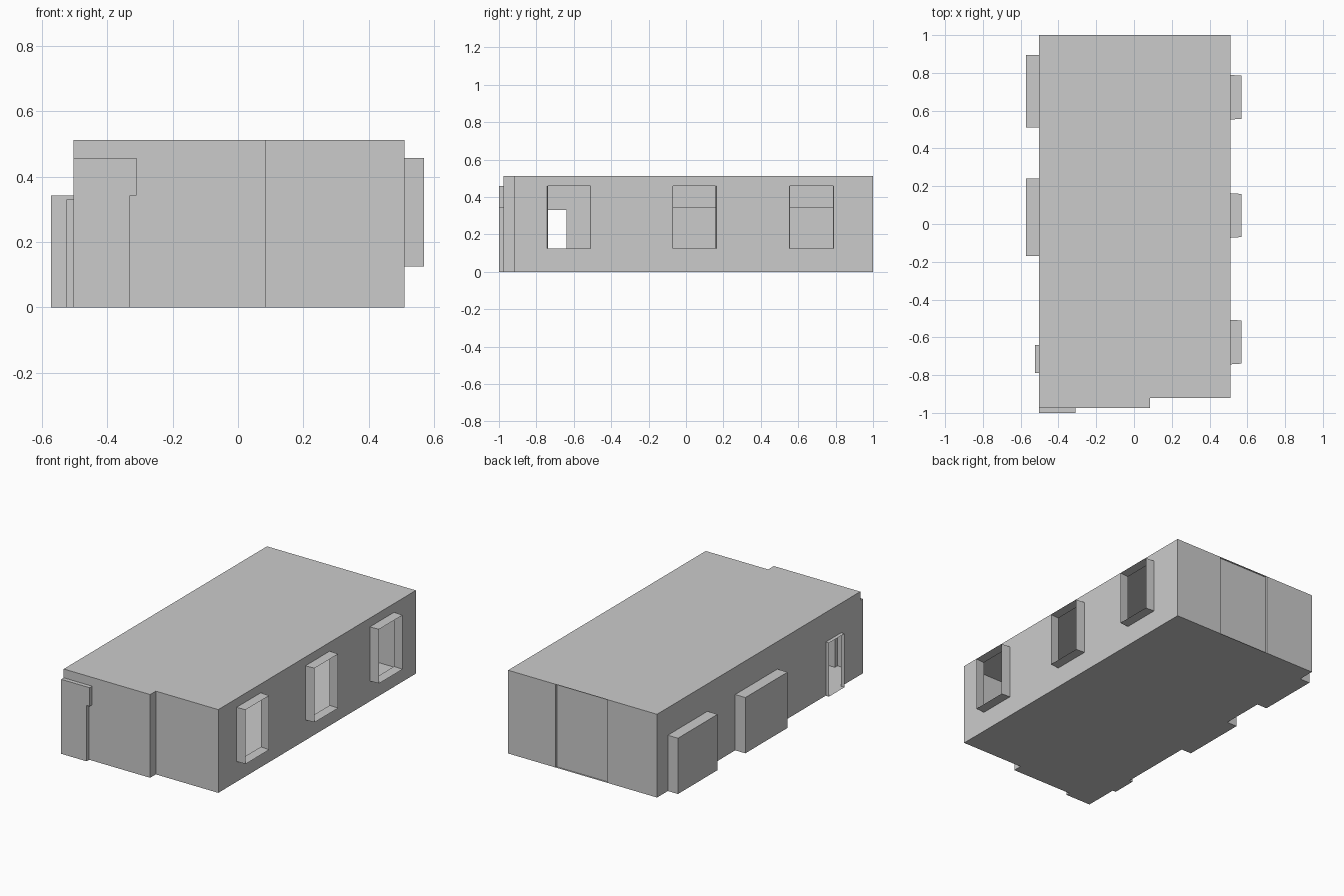
import bpy
import bmesh
from mathutils import Vector

if "Cube" in bpy.data.objects:
    bpy.data.objects.remove(bpy.data.objects["Cube"])

H = 0.512            # room height
XL, XR = -0.503, 0.51  # side wall planes
YF, YS, YB = -0.975, -0.92, 1.0  # front, stepped front, back
CENTRE = Vector((0, 0, H / 2))


def make(name, polys, ref):
    """Thin sheet object whose faces point away from ref."""
    bm = bmesh.new()
    for poly in polys:
        f = bm.faces.new([bm.verts.new(p) for p in poly])
        f.normal_update()
        if f.normal.dot(f.calc_center_median() - ref) < 0:
            f.normal_flip()
    bmesh.ops.remove_doubles(bm, verts=bm.verts, dist=1e-5)
    me = bpy.data.meshes.new(name)
    bm.to_mesh(me)
    bm.free()
    ob = bpy.data.objects.new(name, me)
    bpy.context.collection.objects.link(ob)
    return ob


def at(axis, plane, u, v):
    return Vector((plane, u, v)) if axis == 'x' else Vector((u, plane, v))


def wall(name, axis, plane, u0, u1, holes=()):
    """Upright sheet with rectangular holes (u0, u1, z0, z1)."""
    us = sorted({u0, u1, *[u for h in holes for u in h[:2]]})
    vs = sorted({0, H, *[v for h in holes for v in h[2:]]})
    polys = []
    for a, b in zip(us, us[1:]):
        for c, d in zip(vs, vs[1:]):
            mu, mv = (a + b) / 2, (c + d) / 2
            if any(h[0] < mu < h[1] and h[2] < mv < h[3] for h in holes):
                continue
            polys.append([at(axis, plane, *p) for p in ((a, c), (b, c), (b, d), (a, d))])
    make(name, polys, CENTRE)


def recess(name, axis, plane, end, outline, cap, taper=0.0):
    """Outline pushed outwards from a wall, open or capped at the far end."""
    mid = sum(u for u, _ in outline) / len(outline)
    near = [at(axis, plane, u, v) for u, v in outline]
    far = [at(axis, end, u - taper * (1 if u > mid else -1), v) for u, v in outline]
    n = len(near)
    polys = [[near[i], near[(i + 1) % n], far[(i + 1) % n], far[i]] for i in range(n)]
    if cap:
        polys.append(far)
    make(name, polys, sum(near + far, Vector()) / (2 * n))


def rect(h):
    return [(h[0], h[2]), (h[1], h[2]), (h[1], h[3]), (h[0], h[3])]


# Floor and roof share the stepped plan
plan = [(XL, YF), (0.085, YF), (0.085, YS), (XR, YS), (XR, YB), (XL, YB)]
for name, z in (("floor", 0), ("roof", H)):
    make(name, [[(x, y, z) for x, y in plan]], CENTRE)

# Right wall with three open window sleeves
windows = [(y, y + 0.236, 0.125, 0.458) for y in (-0.743, -0.073, 0.553)]
wall("right_wall", 'x', XR, YS, YB, windows)
for i, w in enumerate(windows):
    recess(f"window_frame_{i + 1}", 'x', XR, 0.57, rect(w), False, 0.004)

# Left wall with a doorway and two closed alcoves
door = (-0.79, -0.64, 0, 0.33)
alcoves = [(-0.17, 0.24, 0, 0.343), (0.51, 0.895, 0, 0.343)]
wall("left_wall", 'x', XL, YF, YB, [door] + alcoves)
recess("door_frame", 'x', XL, -0.525, rect(door), False)
for i, a in enumerate(alcoves):
    recess(f"alcove_{i + 1}", 'x', XL, -0.572, rect(a), True)

# Front wall, its step, and the corner recess with a wider head
lower, upper = (XL, -0.33, 0, 0.343), (XL, -0.31, 0.343, 0.458)
wall("front_wall", 'y', YF, XL, 0.085, [lower, upper])
wall("front_step", 'x', 0.085, YF, YS)
wall("front_wall_set_back", 'y', YS, 0.085, XR)
recess("corner_recess", 'y', YF, -1.0,
       [(XL, 0), (-0.33, 0), (-0.33, 0.343), (-0.31, 0.343), (-0.31, 0.458), (XL, 0.458)], True)

# Back wall with a shallow sunk middle panel
b0, b1, yb = -0.163, 0.187, 0.988
wall("back_wall_left", 'y', YB, XL, b0)
wall("back_wall_right", 'y', YB, b1, XR)
wall("back_panel", 'y', yb, b0, b1)
for name, x in (("back_jamb_left", b0), ("back_jamb_right", b1)):
    wall(name, 'x', x, yb, YB)
